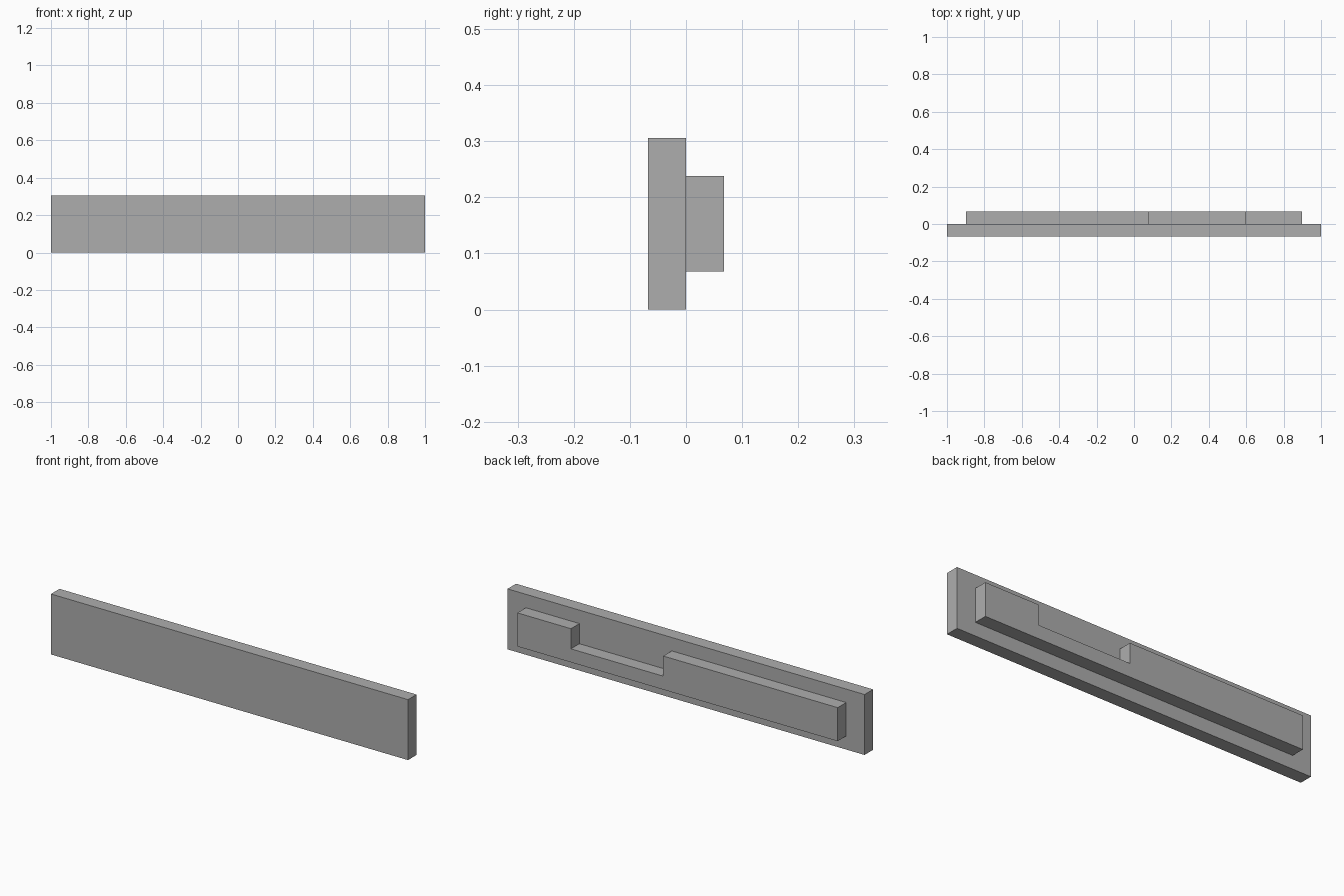
import bpy
import bmesh

cube = bpy.data.objects.get("Cube")
if cube:
    bpy.data.objects.remove(cube, do_unlink=True)

grey = bpy.data.materials.new("plain grey")
grey.use_nodes = True
colour = (0.42, 0.42, 0.42, 1.0)
grey.diffuse_color = colour
grey.node_tree.nodes["Principled BSDF"].inputs["Base Color"].default_value = colour

DEPTH = 0.068


def extruded_profile(name, outline, y_front, y_back):
    """Extrude an (x, z) outline along y into a flat-faced solid."""
    bm = bmesh.new()
    face = bm.faces.new([bm.verts.new((x, y_front, z)) for x, z in outline])
    result = bmesh.ops.extrude_face_region(bm, geom=[face])
    moved = [v for v in result["geom"] if isinstance(v, bmesh.types.BMVert)]
    bmesh.ops.translate(bm, verts=moved, vec=(0, y_back - y_front, 0))
    bmesh.ops.recalc_face_normals(bm, faces=bm.faces)
    mesh = bpy.data.meshes.new(name)
    bm.to_mesh(mesh)
    bm.free()
    mesh.materials.append(grey)
    obj = bpy.data.objects.new(name, mesh)
    bpy.context.collection.objects.link(obj)
    return obj


# Front plate
extruded_profile("front_plate",
                 [(-1, 0), (1, 0), (1, 0.306), (-1, 0.306)], -DEPTH, 0)

# Back rail with a notch cut into its top edge
bottom, notch, top = 0.068, 0.136, 0.238
extruded_profile("notched_back_rail",
                 [(-0.897, bottom), (0.897, bottom), (0.897, top), (0.597, top),
                  (0.597, notch), (0.08, notch), (0.08, top), (-0.897, top)],
                 0, DEPTH)
